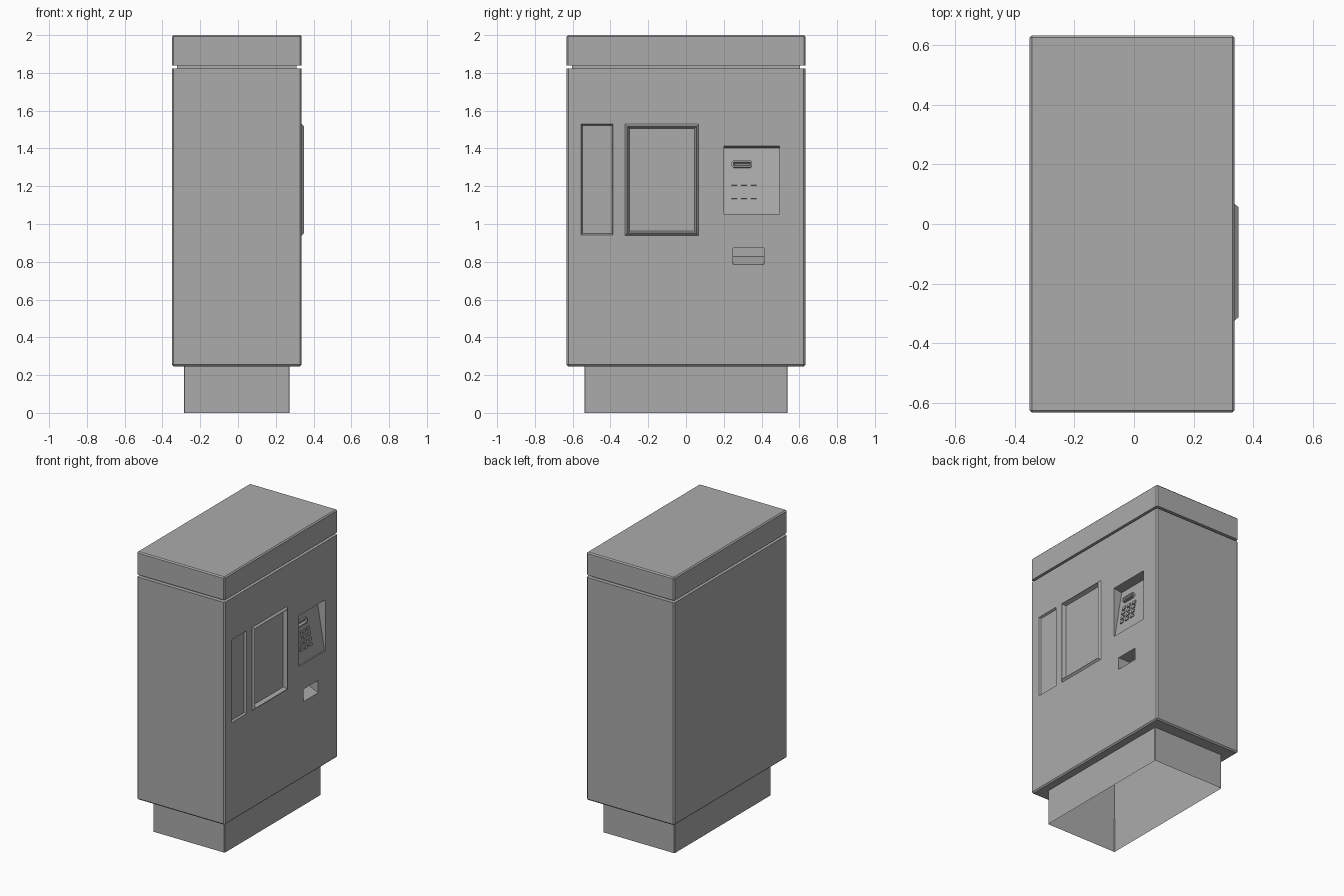
import bpy, bmesh, math
from mathutils import Matrix, Vector

old = bpy.data.objects.get("Cube")
if old:
    bpy.data.objects.remove(old, do_unlink=True)

grey = bpy.data.materials.new("cabinet grey")
grey.use_nodes = True
COLOR = (0.41, 0.41, 0.41, 1)
grey.diffuse_color = COLOR
grey.node_tree.nodes["Principled BSDF"].inputs["Base Color"].default_value = COLOR

FACE = 0.337          # x of the service face


def finish(name, bm):
    bmesh.ops.recalc_face_normals(bm, faces=bm.faces)
    mesh = bpy.data.meshes.new(name)
    bm.to_mesh(mesh)
    bm.free()
    mesh.materials.append(grey)
    ob = bpy.data.objects.new(name, mesh)
    bpy.context.collection.objects.link(ob)
    return ob


def box(name, lo, hi, bevel=0.0, pick=lambda e: True, open_ends=False):
    bm = bmesh.new()
    bmesh.ops.create_cube(bm, size=1)
    for v in bm.verts:
        v.co = [a + (c + 0.5) * (b - a) for a, b, c in zip(lo, hi, v.co)]
    if bevel:
        bmesh.ops.bevel(bm, geom=[e for e in bm.edges if pick(e)], offset=bevel,
                        segments=1, affect='EDGES')
    if open_ends:
        bm.normal_update()
        ends = [f for f in bm.faces if abs(f.normal.z) > 0.9]
        bmesh.ops.delete(bm, geom=ends, context='FACES')
    return finish(name, bm)


def frustum(name, y, z, x_wide, x_narrow, inset):
    """Rectangle at x_wide tapering to a smaller one at x_narrow."""
    bm = bmesh.new()
    rings = []
    for x, i in ((x_wide, 0), (x_narrow, inset)):
        rings.append([bm.verts.new((x, a, b)) for a, b in (
            (y[0] + i, z[0] + i), (y[1] - i, z[0] + i),
            (y[1] - i, z[1] - i), (y[0] + i, z[1] - i))])
    for r in rings:
        bm.faces.new(r)
    for k in range(4):
        n = (k + 1) % 4
        bm.faces.new((rings[0][k], rings[0][n], rings[1][n], rings[1][k]))
    return finish(name, bm)


def prism(name, profile, y):
    """Extrude an (x, z) profile along y."""
    bm = bmesh.new()
    f = bm.faces.new([bm.verts.new((x, y[0], z)) for x, z in profile])
    ext = bmesh.ops.extrude_face_region(bm, geom=[f])["geom"]
    bmesh.ops.translate(bm, vec=(0, y[1] - y[0], 0),
                        verts=[g for g in ext if isinstance(g, bmesh.types.BMVert)])
    # Restore the cap consumed by the extrusion
    if f.is_valid is False or len(bm.faces) < len(profile) + 2:
        bmesh.ops.holes_fill(bm, edges=bm.edges, sides=0)
    return finish(name, bm)


def cut(target, *cutters):
    for c in cutters:
        m = target.modifiers.new("cut", 'BOOLEAN')
        m.operation, m.solver, m.object = 'DIFFERENCE', 'EXACT', c
        bpy.context.view_layer.objects.active = target
        bpy.ops.object.modifier_apply(modifier=m.name)
        bpy.data.objects.remove(c, do_unlink=True)


def not_at(height):
    return lambda e: not all(abs(v.co.z - height) < 1e-4 for v in e.verts)


# Main cabinet, neck groove and lid
body = box("cabinet_body", (-0.35, -0.632, 0.246), (FACE, 0.632, 1.822), 0.009, not_at(1.822))
box("neck", (-0.322, -0.604, 1.815), (0.309, 0.604, 1.85))
box("lid", (-0.35, -0.632, 1.839), (FACE, 0.632, 2.0), 0.008, not_at(1.839))

# Screen frame: chamfered outside, sloped inside
frame = frustum("screen_frame", (-0.325, 0.069), (0.938, 1.531), FACE - 0.002, 0.35, 0.013)
opening = ((-0.309, 0.055), (0.953, 1.516))
cut(frame, frustum("frame_cutter", *opening, 0.351, 0.322, 0.01))

# Recesses in the service face
KEY_Y, KEY_Z, DEPTH, STEP = (0.2, 0.495), (1.052, 1.412), 0.065, 0.008
OUT = FACE + 0.01
slope = (KEY_Z[1] - KEY_Z[0]) / (DEPTH - STEP)
cut(body,
    frustum("screen_cutter", *opening, 0.351, 0.322, 0.01),
    frustum("side_panel_cutter", (-0.556, -0.385), (0.942, 1.529), FACE + 0.001, FACE - 0.014, 0.007),
    prism("keypad_cutter", [(OUT, KEY_Z[0]), (FACE - STEP, KEY_Z[0]),
                            (FACE - DEPTH, KEY_Z[1] - 0.01), (FACE, KEY_Z[1]),
                            (OUT, KEY_Z[1])], KEY_Y),
    prism("tray_cutter", [(OUT, 0.785), (FACE, 0.785), (FACE - 0.09, 0.828),
                          (FACE - 0.09, 0.872), (OUT, 0.872)], (0.248, 0.413)),
    box("base_cutter", (-0.29, -0.541, 0.2), (0.276, 0.541, 0.6)))

# Keys and card slot lie on the tilted keypad floor
tilt = Matrix.Rotation(-math.atan(1 / slope), 4, 'Y')


def on_slope(ob, y, z):
    x = FACE - STEP - (z - KEY_Z[0]) / slope
    ob.matrix_world = Matrix.Translation(Vector((x, y, z))) @ tilt


for row in range(4):
    for col in range(3):
        key = box("key", (-0.004, -0.015, -0.011), (0.006, 0.015, 0.011))
        on_slope(key, 0.256 + col * 0.051, 1.252 - row * 0.036)

slot = box("card_slot", (-0.006, -0.054, -0.019), (0.014, 0.054, 0.019), 0.009,
           lambda e: abs(e.verts[0].co.x - e.verts[1].co.x) > 0.001)
cut(slot, frustum("slot_cutter", (-0.046, 0.046), (-0.012, 0.012), 0.016, 0.0, 0.008))
on_slope(slot, 0.296, 1.316)

# Open plinth skirt
box("plinth", (-0.287, -0.538, 0), (0.273, 0.538, 0.25), 0.004,
    lambda e: abs(e.verts[0].co.z - e.verts[1].co.z) > 0.1, open_ends=True)
